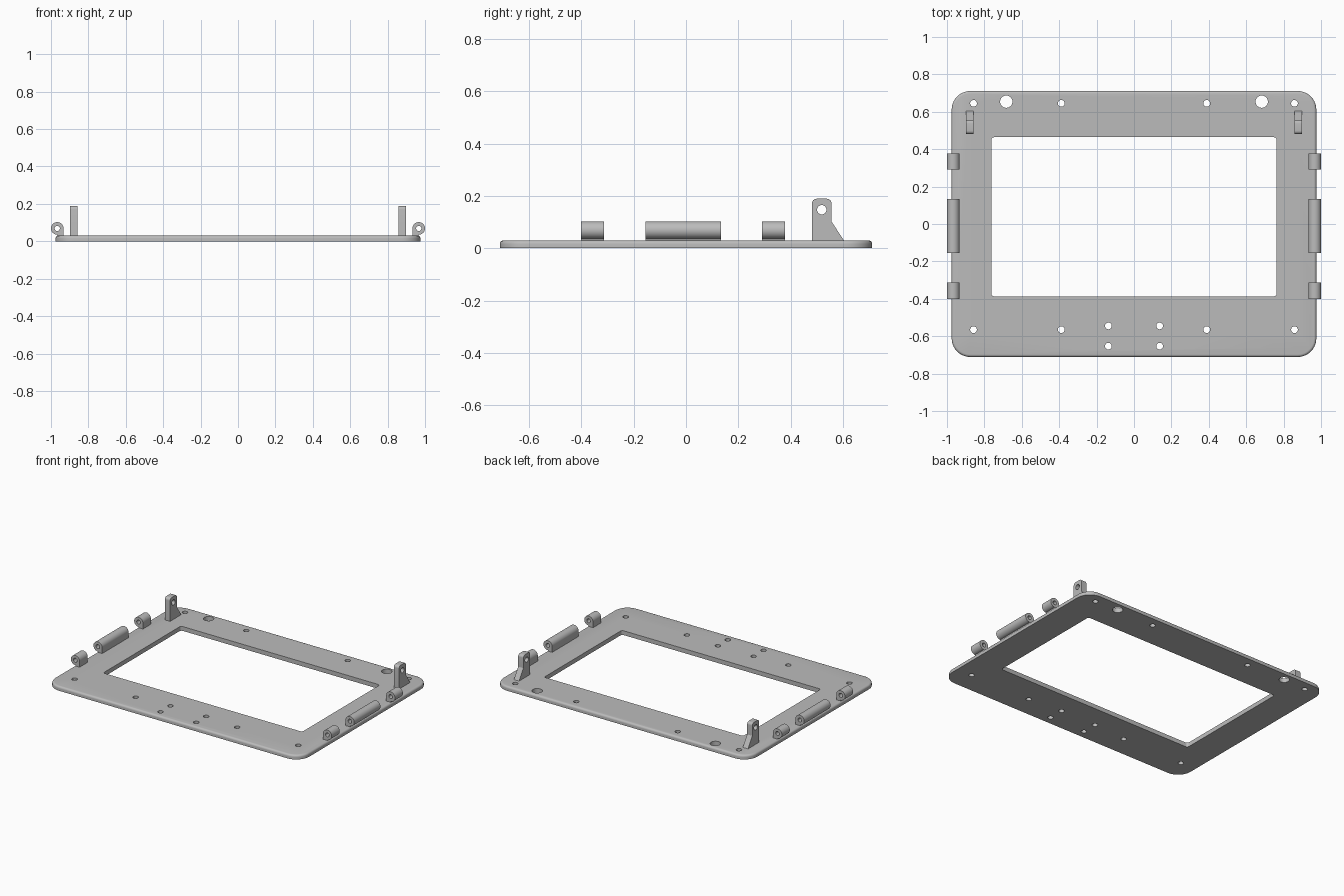
import bpy, bmesh
from math import sin, cos, pi, radians
from mathutils import Vector

if "Cube" in bpy.data.objects:
    bpy.data.objects.remove(bpy.data.objects["Cube"])

grey = bpy.data.materials.new("plain grey")
grey.use_nodes = True
COLOUR = (0.5, 0.5, 0.5, 1)
grey.diffuse_color = COLOUR
grey.node_tree.nodes["Principled BSDF"].inputs["Base Color"].default_value = COLOUR

T = 0.03  # plate thickness


def arc(cx, cy, r, start, end, n):
    return [(cx + r * cos(radians(start + (end - start) * i / n)),
             cy + r * sin(radians(start + (end - start) * i / n))) for i in range(n + 1)]


def circle(cx, cy, r, n=28):
    return arc(cx, cy, r, 0, 360, n)[:-1]


def rounded_rect(x0, x1, y0, y1, r, n=10):
    corners = [(x1 - r, y1 - r), (x0 + r, y1 - r), (x0 + r, y0 + r), (x1 - r, y0 + r)]
    return [p for i, (x, y) in enumerate(corners) for p in arc(x, y, r, 90 * i, 90 * i + 90, n)]


def add_prism(bm, outline, axis, lo, hi):
    """Extrude a 2D outline along an axis; returns the end cap."""
    place = {"x": lambda a, b, d: (d, a, b),
             "y": lambda a, b, d: (a, d, b),
             "z": lambda a, b, d: (a, b, d)}[axis]
    base = bm.faces.new([bm.verts.new(place(a, b, lo)) for a, b in outline])
    ext = bmesh.ops.extrude_face_region(bm, geom=[base])["geom"]
    bmesh.ops.translate(bm, vec=Vector(place(0, 0, hi - lo)),
                        verts=[v for v in ext if isinstance(v, bmesh.types.BMVert)])
    return [f for f in ext if isinstance(f, bmesh.types.BMFace)][0]


def make_object(name, bm):
    bmesh.ops.recalc_face_normals(bm, faces=bm.faces)
    mesh = bpy.data.meshes.new(name)
    bm.to_mesh(mesh)
    bm.free()
    mesh.materials.append(grey)
    obj = bpy.data.objects.new(name, mesh)
    bpy.context.collection.objects.link(obj)
    return obj


def build(name, outline, holes, axis, lo, hi, fillet=0):
    """Solid prism with through holes and an optional rounded far rim."""
    bm = bmesh.new()
    cap = add_prism(bm, outline, axis, lo, hi)
    if fillet:
        bmesh.ops.bevel(bm, geom=list(cap.edges), offset=fillet, segments=5,
                        profile=0.5, affect="EDGES")
    obj = make_object(name, bm)

    cut = bmesh.new()
    for hole in holes:
        add_prism(cut, hole, axis, lo - 0.05, hi + 0.05)
    cutter = make_object(name + "_cutter", cut)
    cutter.hide_render = True
    mod = obj.modifiers.new("holes", "BOOLEAN")
    mod.operation = "DIFFERENCE"
    mod.solver = "EXACT"
    mod.object = cutter
    bpy.context.view_layer.update()
    result = bpy.data.meshes.new_from_object(
        obj.evaluated_get(bpy.context.evaluated_depsgraph_get()))
    obj.modifiers.clear()
    obj.data = result
    bpy.data.objects.remove(cutter)

    # Smooth curved walls, flat caps
    k = "xyz".index(axis)
    for face in result.polygons:
        face.use_smooth = abs(face.normal[k]) < 0.995
    result.set_sharp_from_angle(angle=radians(30))
    return obj


# Frame plate: window, screw holes and two larger holes
holes = [rounded_rect(-0.763, 0.763, -0.387, 0.464, 0.015, 5)]
for s in (-1, 1):
    for x, y, r in ((0.858, 0.645, 0.018), (0.389, 0.645, 0.018), (0.683, 0.654, 0.033),
                    (0.858, -0.565, 0.018), (0.389, -0.565, 0.018),
                    (0.137, -0.545, 0.018), (0.137, -0.653, 0.018)):
        holes.append(circle(s * x, y, r))
build("frame_plate", rounded_rect(-0.975, 0.975, -0.711, 0.711, 0.1), holes, "z", 0, T, 0.014)

# Hinge knuckles: round barrel with a square inner foot
HX, HZ, HR = 0.9665, 0.069, 0.0335
SINK = T - 0.01
for side, s in (("left", 1), ("right", -1)):
    barrel = [(HX, SINK), (HX - HR, SINK)] + arc(HX, HZ, HR, 180, -90, 30)
    barrel = [(s * x, z) for x, z in barrel]
    for part, y0, y1 in (("front", -0.402, -0.314), ("middle", -0.155, 0.133),
                         ("back", 0.291, 0.378)):
        build(f"{side}_{part}_hinge_knuckle", barrel, [circle(s * HX, HZ, 0.014)], "y", y0, y1)

# Upright brackets with a sloped brace and a pin hole
C = 0.018
Y0, Y1, TOP = 0.481, 0.556, 0.189
bracket = [(Y0, SINK), (0.603, SINK), (0.603, T), (Y1, 0.102)]
bracket += arc(Y1 - C, TOP - C, C, 0, 90, 6) + arc(Y0 + C, TOP - C, C, 90, 180, 6)
for side, x0 in (("left", 0.858), ("right", -0.898)):
    build(f"{side}_bracket", bracket, [circle(0.5185, 0.147, 0.018)], "x", x0, x0 + 0.04)
